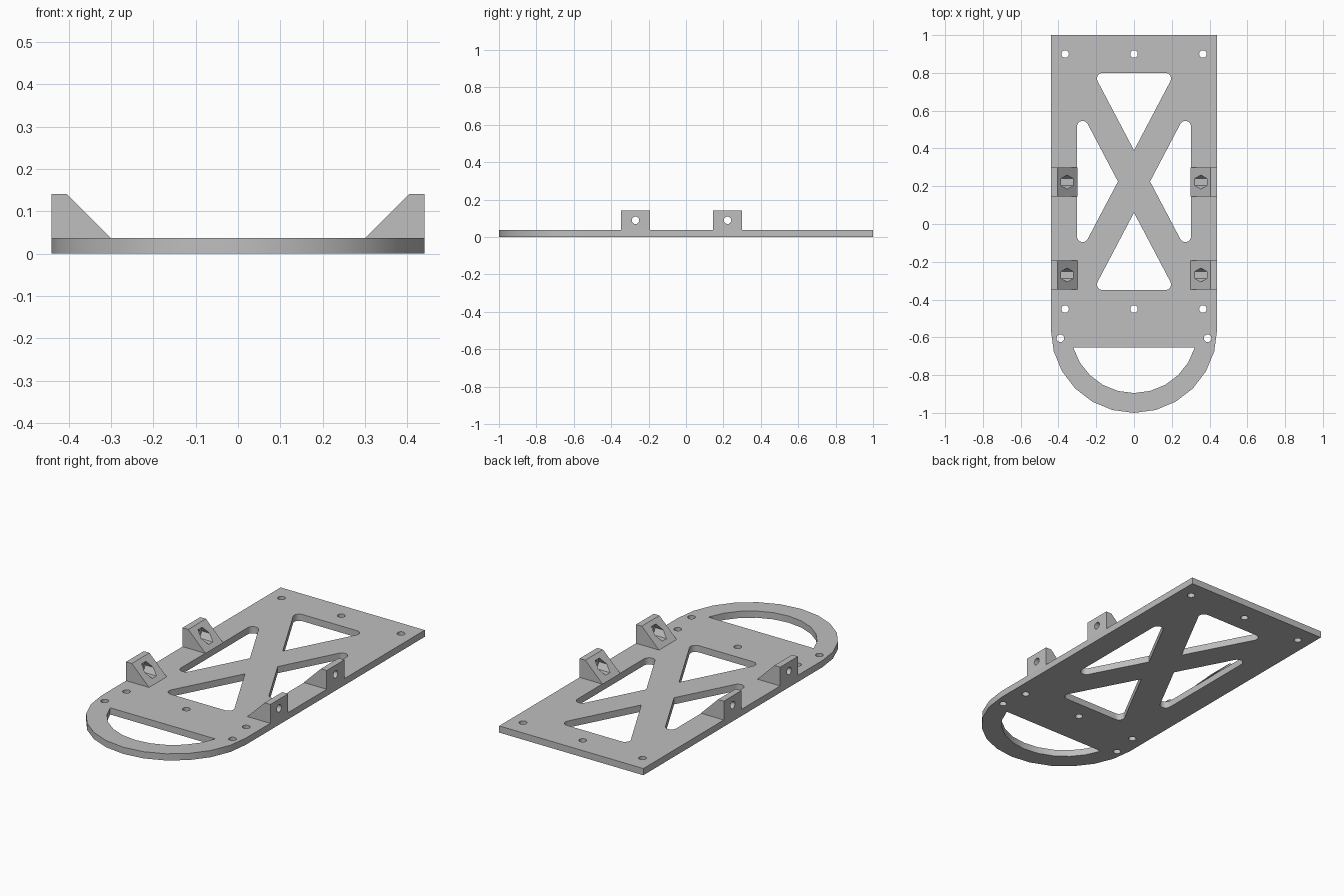
import bpy, bmesh, math
from mathutils import Vector, Matrix

cube = bpy.data.objects.get("Cube")
if cube:
    bpy.data.objects.remove(cube, do_unlink=True)

THICK = 0.037      # plate thickness
HALF = 0.44        # half width, also the nose radius
NOSE_Y = -0.56     # centre of the rounded nose
SLOPE = 1.9        # slope of the diagonal braces

grey = bpy.data.materials.new("plain grey")
grey.use_nodes = True
colour = (0.52, 0.52, 0.52, 1)
grey.diffuse_color = colour
grey.node_tree.nodes["Principled BSDF"].inputs["Base Color"].default_value = colour


def arc(cx, cy, r, start, end, steps):
    angles = [math.radians(start + (end - start) * i / steps) for i in range(steps + 1)]
    return [Vector((cx + r * math.cos(a), cy + r * math.sin(a))) for a in angles]


def circle(x, y, r=0.02, sides=16):
    return arc(x, y, r, 0, 360, sides)[:-1]


def fillet(prev, corner, nxt, r=0.03, steps=8):
    """Round one corner of an outline."""
    a, b = (prev - corner).normalized(), (nxt - corner).normalized()
    half = a.angle(b) / 2
    centre = corner + (a + b).normalized() * r / math.sin(half)
    reach = r / math.tan(half)
    u, v = corner + a * reach - centre, corner + b * reach - centre
    turn = u.angle(v)
    return [centre + (u * math.sin((1 - t) * turn) + v * math.sin(t * turn)) / math.sin(turn)
            for t in (i / steps for i in range(steps + 1))]


def brace_window(apex, p, q):
    """Triangle with a sharp apex and two rounded corners."""
    apex, p, q = Vector(apex), Vector(p), Vector(q)
    return [apex] + fillet(apex, p, q) + fillet(p, q, apex)


def finish(bm, name):
    bmesh.ops.recalc_face_normals(bm, faces=bm.faces)
    mesh = bpy.data.meshes.new(name)
    bm.to_mesh(mesh)
    bm.free()
    mesh.materials.append(grey)
    obj = bpy.data.objects.new(name, mesh)
    bpy.context.collection.objects.link(obj)
    return obj


def activate(obj):
    bpy.ops.object.select_all(action='DESELECT')
    obj.select_set(True)
    bpy.context.view_layer.objects.active = obj


def extrude_faces(bm, offset):
    result = bmesh.ops.extrude_face_region(bm, geom=bm.faces[:])
    moved = [v for v in result["geom"] if isinstance(v, bmesh.types.BMVert)]
    bmesh.ops.translate(bm, verts=moved, vec=offset)


# Plate outline with rounded nose
loops = [[Vector((HALF, 1)), Vector((-HALF, 1))] + arc(0, NOSE_Y, HALF, 180, 360, 12)]

# Windows between the crossed braces
w = 0.41 / SLOPE
loops.append(brace_window((0, 0.39), (-w, 0.80), (w, 0.80)))
loops.append(brace_window((0, 0.06), (w, -0.35), (-w, -0.35)))
for s in (-1, 1):
    rise = 0.217 * SLOPE
    loops.append(brace_window((s * 0.085, 0.225), (s * 0.302, 0.225 + rise),
                              (s * 0.302, 0.225 - rise)))

# Nose opening with a straight back edge
inner, edge_y = 0.335, -0.655
ends = math.degrees(math.asin((NOSE_Y - edge_y) / inner))
loops.append(arc(0, NOSE_Y, inner, 180 + ends, 360 - ends, 10))

# Screw holes
for x in (-0.365, 0, 0.365):
    loops += [circle(x, 0.9), circle(x, -0.45)]
loops += [circle(s * 0.39, -0.605) for s in (-1, 1)]

bm = bmesh.new()
for loop in loops:
    verts = [bm.verts.new((p.x, p.y, 0)) for p in loop]
    for a, b in zip(verts, verts[1:] + verts[:1]):
        bm.edges.new((a, b))
bmesh.ops.triangle_fill(bm, edges=bm.edges[:], use_beauty=True, use_dissolve=False)
extrude_faces(bm, (0, 0, THICK))
plate = finish(bm, "base_plate")
activate(plate)
bpy.ops.object.shade_smooth_by_angle(angle=math.radians(30))


def rod(name, sides, r, x0, x1, y, z):
    """Prism along x, with corners pointing to the sides."""
    bm = bmesh.new()
    place = Matrix.Translation(((x0 + x1) / 2, y, z)) @ Matrix.Rotation(math.pi / 2, 4, 'Y') \
        @ Matrix.Rotation(math.pi / 2, 4, 'Z')
    bmesh.ops.create_cone(bm, cap_ends=True, segments=sides, radius1=r, radius2=r,
                          depth=x1 - x0, matrix=place)
    # Turn the prism so that a corner lies on the y axis
    far = max(bm.verts, key=lambda v: v.co.y).co
    spin = -math.atan2(far.z - z, far.y - y)
    bmesh.ops.rotate(bm, verts=bm.verts, cent=(0, y, z), matrix=Matrix.Rotation(spin, 3, 'X'))
    obj = finish(bm, name)
    obj.hide_render = True
    return obj


# Side brackets with bolt hole and nut pocket, mirrored left to right
for label, y in (("rear", 0.222), ("front", -0.27)):
    bm = bmesh.new()
    profile = [(0.30, THICK - 0.002), (0.30, THICK), (0.405, 0.141), (HALF, 0.141),
               (HALF, THICK - 0.002)]
    bm.faces.new([bm.verts.new((x, y - 0.077, z)) for x, z in profile])
    extrude_faces(bm, (0, 0.154, 0))
    bracket = finish(bm, label + "_brackets")
    cutters = [rod("nut_cutter", 6, 0.037, 0.25, 0.402, y, 0.09),
               rod("bolt_cutter", 16, 0.02, 0.38, 0.5, y, 0.09)]
    activate(bracket)
    for cutter in cutters:
        mod = bracket.modifiers.new(cutter.name, 'BOOLEAN')
        mod.operation = 'DIFFERENCE'
        mod.solver = 'EXACT'
        mod.object = cutter
        bpy.ops.object.modifier_apply(modifier=mod.name)
        bpy.data.objects.remove(cutter, do_unlink=True)
    bpy.ops.object.shade_smooth_by_angle(angle=math.radians(30))
    bracket.modifiers.new("mirror", 'MIRROR').use_mirror_merge = False
